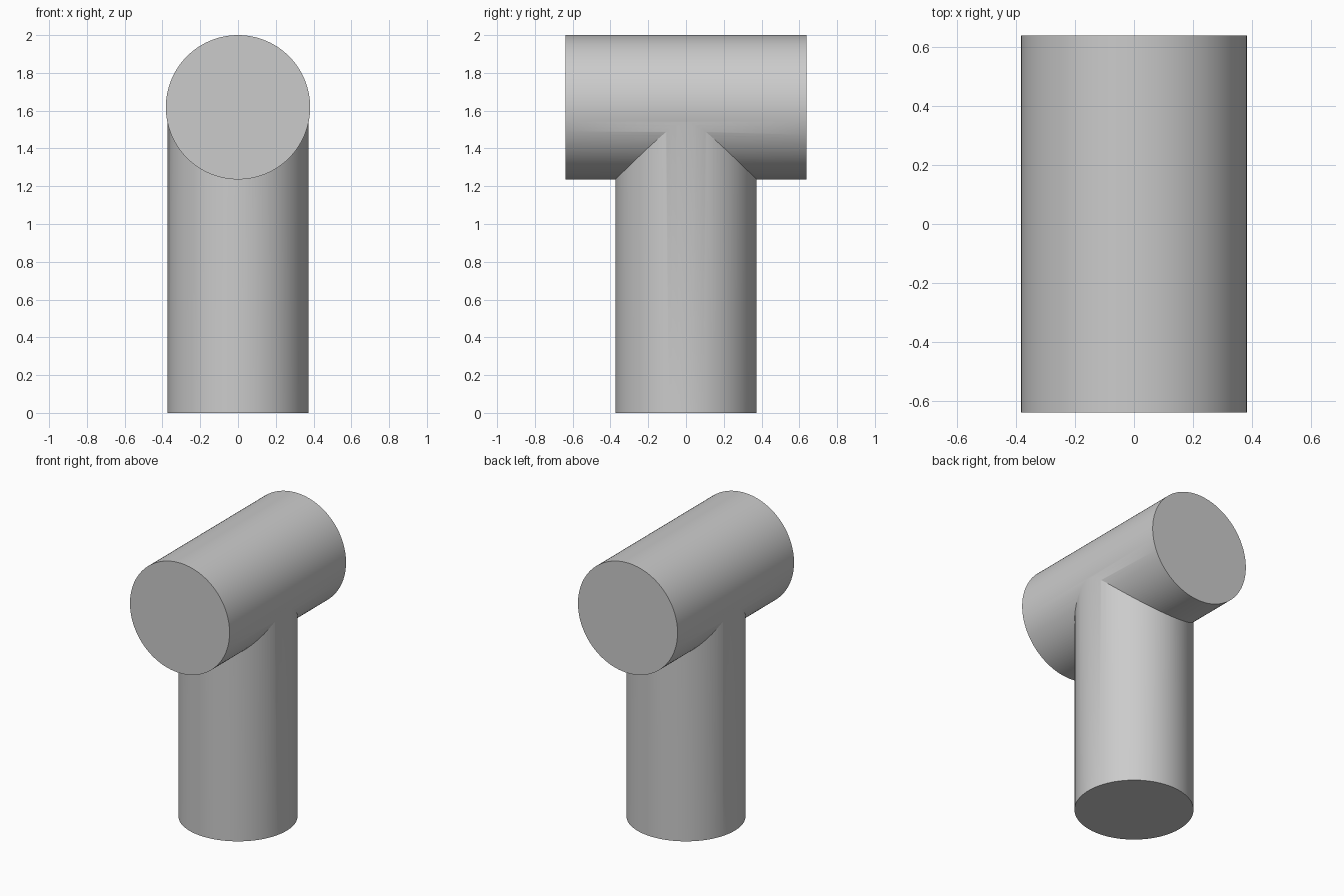
import bpy
import math

cube = bpy.data.objects.get("Cube")
if cube:
    bpy.data.objects.remove(cube, do_unlink=True)

HEAD_RADIUS, HEAD_LENGTH = 0.382, 1.276
HEAD_Z = 2 - HEAD_RADIUS
POST_RADIUS = 0.374

grey = bpy.data.materials.new("plain_grey")
grey.use_nodes = True
colour = (0.6, 0.6, 0.6, 1)
grey.diffuse_color = colour
grey.node_tree.nodes["Principled BSDF"].inputs["Base Color"].default_value = colour


def cylinder(name, radius, length, location, rotation=(0, 0, 0)):
    bpy.ops.mesh.primitive_cylinder_add(vertices=128, radius=radius, depth=length,
                                        location=location, rotation=rotation)
    obj = bpy.context.object
    obj.name = name
    obj.data.materials.append(grey)
    return obj


# Upright post reaching the axis of the crossbar
post = cylinder("post_cutter", POST_RADIUS, HEAD_Z, (0, 0, HEAD_Z / 2))

# Crossbar running front to back
tee = cylinder("tee_joint", HEAD_RADIUS, HEAD_LENGTH, (0, 0, HEAD_Z), (math.pi / 2, 0, 0))

# Merge both into one solid
union = tee.modifiers.new("union", "BOOLEAN")
union.operation = "UNION"
union.solver = "EXACT"
union.object = post
bpy.ops.object.modifier_apply(modifier=union.name)
bpy.data.objects.remove(post, do_unlink=True)

bpy.ops.object.shade_smooth_by_angle(angle=math.radians(25))
